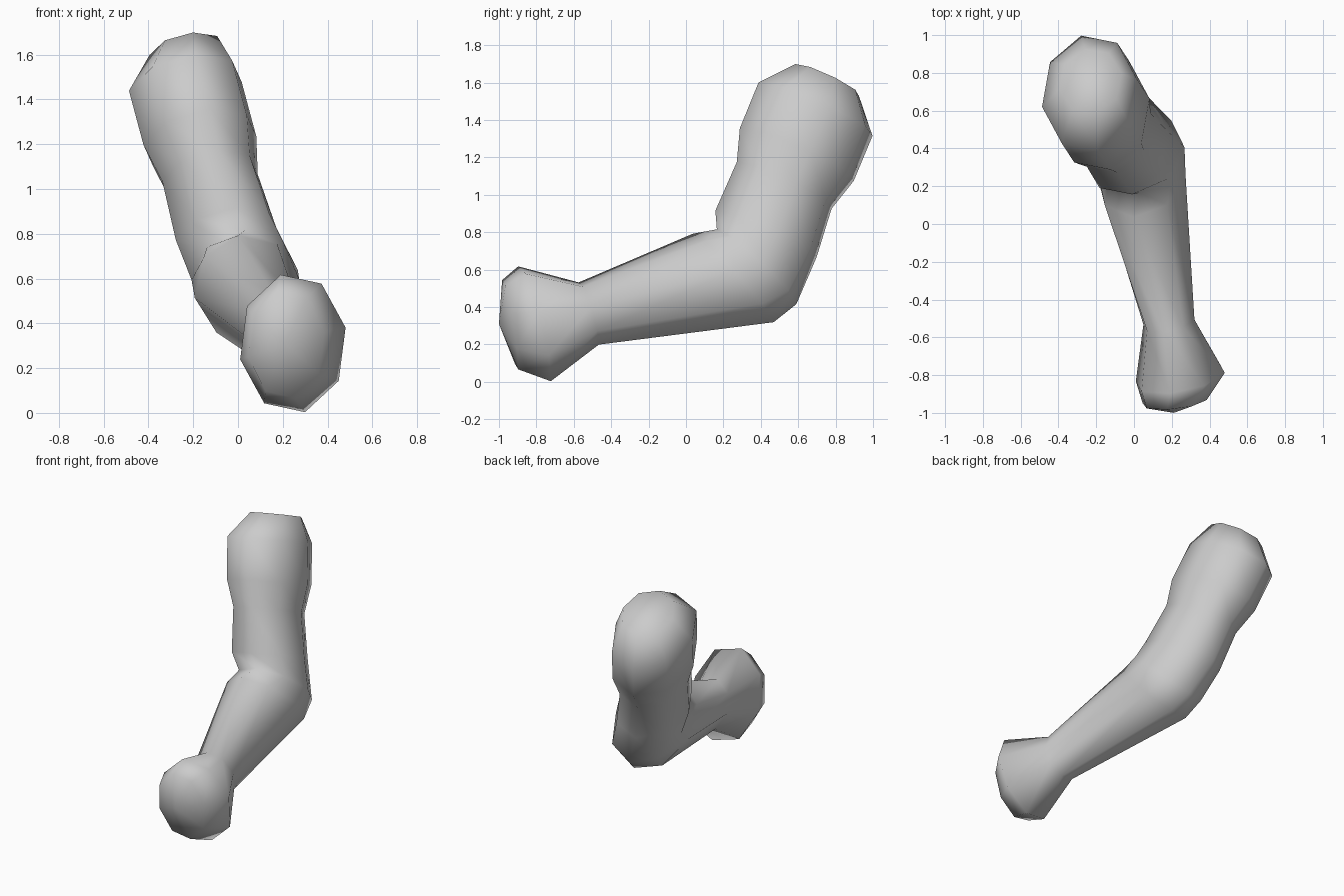
import bpy, bmesh
from math import sin, cos, radians, tau
from mathutils import Vector

if "Cube" in bpy.data.objects:
    bpy.data.objects.remove(bpy.data.objects["Cube"])

SIDES = 8
UP, MID, FORE = (1, .07, .17), (1, .12, .09), (1, .17, 0)   # sideways axis of rings

# rings: front (y,z), back (y,z), centre x, half width, side axis, twist in degrees
rings = [
    ((.58, 1.695), (.93, 1.53), -.23, .17, UP, 10),      # shoulder cap
    ((.38, 1.595), (1.005, 1.32), -.235, .26, UP, 10),
    ((.28, 1.35), (.905, 1.08), -.17, .26, UP, 10),
    ((.265, 1.17), (.785, .93), -.125, .22, UP, 10),
    ((.15, .91), (.705, .67), -.05, .235, UP, 10),
    ((.165, .815), (.59, .415), .03, .24, MID, 0),       # elbow
    ((.04, .795), (.465, .315), .04, .24, FORE, -10),
    ((-.57, .535), (-.47, .195), .185, .14, FORE, -12),  # wrist
    ((-.89, .625), (-.73, -.005), .245, .245, FORE, -13),  # fist
    ((-.98, .55), (-.9, .06), .215, .175, (1, .1, 0), -13),
]

bm = bmesh.new()
loops = []
for f, b, x, w, side, twist in rings:
    front, back = Vector((x, *f)), Vector((x, *b))
    mid, reach = (front + back) / 2, (front - back) / 2
    u = Vector(side).normalized() * w
    angles = [radians(twist) + tau * i / SIDES for i in range(SIDES)]
    loops.append([bm.verts.new(mid + reach * cos(a) + u * sin(a)) for a in angles])

# skin between neighbouring rings
for a, b in zip(loops, loops[1:]):
    for i in range(SIDES):
        j = (i + 1) % SIDES
        bm.faces.new((a[i], a[j], b[j], b[i]))

# flat shoulder end, slightly domed fist end
bm.faces.new(loops[0])
tip = bm.verts.new((.21, -1, .31))
for i in range(SIDES):
    bm.faces.new((loops[-1][i], loops[-1][(i + 1) % SIDES], tip))

bmesh.ops.recalc_face_normals(bm, faces=bm.faces[:])
for face in bm.faces:
    face.smooth = True
mesh = bpy.data.meshes.new("bent_arm")
bm.to_mesh(mesh)
bm.free()
bpy.context.collection.objects.link(bpy.data.objects.new("bent_arm", mesh))
